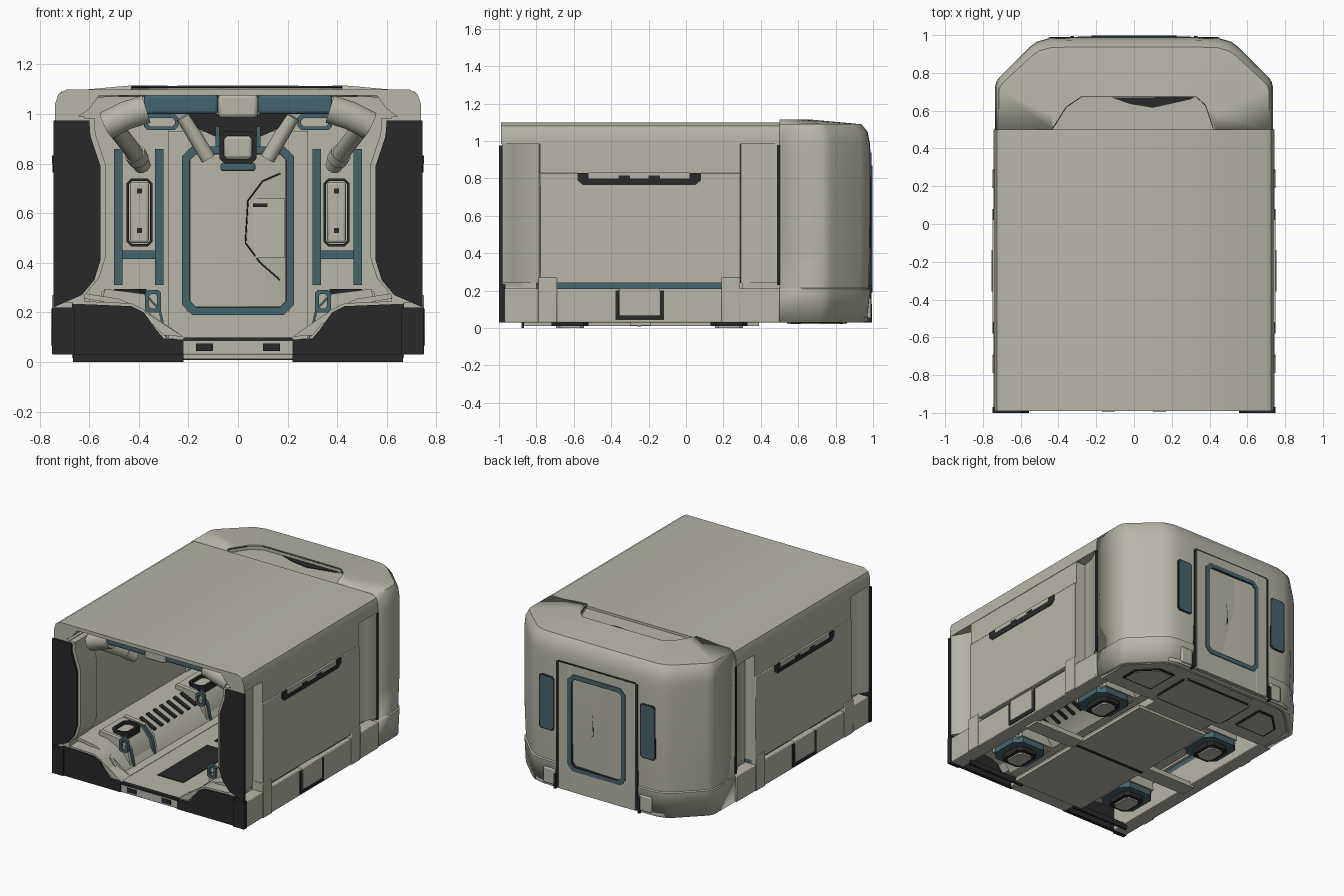
import bpy, bmesh, math

if "Cube" in bpy.data.objects:
    bpy.data.objects.remove(bpy.data.objects["Cube"], do_unlink=True)


def material(name, r, g, b):
    m = bpy.data.materials.new(name)
    m.use_nodes = True
    m.diffuse_color = (r, g, b, 1)
    m.node_tree.nodes["Principled BSDF"].inputs["Base Color"].default_value = (r, g, b, 1)
    return m


BEIGE = material("warm beige", 0.48, 0.47, 0.385)
DARK = material("charcoal", 0.022, 0.022, 0.023)
TEAL = material("muted teal", 0.06, 0.13, 0.155)
made = []


def place(axis, u, v, w):
    return {"x": (w, u, v), "y": (u, w, v), "z": (u, v, w)}[axis]


def finish(name, bm, mat, mirror=False, bevel=0):
    bmesh.ops.recalc_face_normals(bm, faces=bm.faces)
    mesh = bpy.data.meshes.new(name)
    bm.to_mesh(mesh)
    bm.free()
    mesh.materials.append(mat)
    ob = bpy.data.objects.new(name, mesh)
    bpy.context.collection.objects.link(ob)
    if bevel:
        mod = ob.modifiers.new("bevel", "BEVEL")
        mod.width, mod.segments = bevel, 2
    if mirror:
        ob.modifiers.new("mirror", "MIRROR").use_mirror_merge = False
    made.append(ob)
    return ob


def prism(name, pts, axis, a, b, mat, mirror=False, bevel=0):
    """Extrude a flat outline along an axis."""
    bm = bmesh.new()
    lo = [bm.verts.new(place(axis, u, v, a)) for u, v in pts]
    hi = [bm.verts.new(place(axis, u, v, b)) for u, v in pts]
    bm.faces.new(lo)
    bm.faces.new(hi)
    for i in range(len(pts)):
        j = (i + 1) % len(pts)
        bm.faces.new((lo[i], lo[j], hi[j], hi[i]))
    return finish(name, bm, mat, mirror, bevel)


def box(name, x, y, z, mat, mirror=False, bevel=0):
    return prism(name, [(x[0], y[0]), (x[1], y[0]), (x[1], y[1]), (x[0], y[1])],
                 "z", z[0], z[1], mat, mirror, bevel)


def octagon(u, v, c):
    (a, b), (d, e) = u, v
    return [(a + c, d), (b - c, d), (b, d + c), (b, e - c),
            (b - c, e), (a + c, e), (a, e - c), (a, d + c)]


def frame(name, u, v, width, axis, a, b, mat, mirror=False, cut=0.03):
    """Chamfered rectangular ring."""
    bm = bmesh.new()
    outer = octagon(u, v, cut)
    inner = octagon((u[0] + width, u[1] - width), (v[0] + width, v[1] - width), cut * 0.7)
    loops = [[bm.verts.new(place(axis, p, q, w)) for p, q in pts]
             for pts, w in ((outer, a), (outer, b), (inner, b), (inner, a))]
    for k in range(4):
        one, two = loops[k], loops[(k + 1) % 4]
        for i in range(8):
            j = (i + 1) % 8
            bm.faces.new((one[i], one[j], two[j], two[i]))
    return finish(name, bm, mat, mirror)


def tube(name, pts, radius, mat):
    cu = bpy.data.curves.new(name, "CURVE")
    cu.dimensions, cu.bevel_depth, cu.bevel_resolution = "3D", radius, 3
    cu.use_fill_caps = True
    sp = cu.splines.new("POLY")
    sp.points.add(len(pts) - 1)
    for p, co in zip(sp.points, pts):
        p.co = (*co, 1)
    cu.materials.append(mat)
    bpy.context.collection.objects.link(bpy.data.objects.new(name, cu))


# Thin arched roof with rounded shoulders
half = [(0.56, 1.075), (0.6, 1.02), (0.65, 0.985), (0.738, 0.985), (0.738, 1.04),
        (0.725, 1.08), (0.69, 1.1)]
prism("roof", half + [(-x, z) for x, z in reversed(half)], "y", -0.99, 0.5, BEIGE)

# Side walls with scooped bays at both ends
skin = [(0.62, -0.985), (0.738, -0.985), (0.735, -0.97), (0.705, -0.92), (0.678, -0.86),
        (0.665, -0.785), (0.735, -0.78), (0.735, 0.29), (0.665, 0.295), (0.678, 0.37),
        (0.705, 0.43), (0.735, 0.485), (0.735, 0.5), (0.62, 0.5)]
prism("side_wall", skin, "z", 0.24, 0.99, BEIGE, True)
rib = [(0.65, 0.24), (0.65, 0.985), (0.58, 0.985), (0.575, 0.92), (0.535, 0.8), (0.535, 0.42),
       (0.56, 0.34), (0.61, 0.28)]
for a, b in ((-0.985, -0.8), (0.3, 0.5)):
    prism("wall_rib", rib, "y", a, b, BEIGE, True)
    box("wall_foot", (0.62, 0.665), (a, b), (0.2, 0.25), BEIGE, True)
prism("wall_end_cap", [(0.745, 0.22), (0.745, 0.975)] + [(x + 0.02, z - 0.01) for x, z in rib[2:]],
      "y", -1, -0.98, DARK, True)
box("wall_panel", (0.72, 0.744), (-0.78, 0.29), (0.24, 0.83), BEIGE, True, 0.004)
box("wall_seam", (0.72, 0.739), (0.487, 0.503), (0.23, 0.98), DARK, True)

# Side vent, recessed trim, sill, posts and bracket
prism("side_vent", [(-0.58, 0.83), (-0.58, 0.79), (-0.55, 0.765), (0.05, 0.765),
                    (0.08, 0.79), (0.08, 0.83)], "x", 0.73, 0.748, DARK, True)
for a, b in ((-0.52, -0.36), (-0.3, -0.2), (-0.14, 0.02)):
    box("vent_lip", (0.73, 0.75), (a, b), (0.8, 0.832), BEIGE, True)
box("vent_bridge", (0.73, 0.75), (-0.36, -0.14), (0.815, 0.832), BEIGE, True)
box("trim_strip", (0.64, 0.712), (-0.78, 0.29), (0.2, 0.245), TEAL, True)
box("sill", (0.64, 0.744), (-0.97, 0.5), (0.03, 0.212), BEIGE, True, 0.005)
for a, b in ((-0.79, -0.69), (0.19, 0.29)):
    box("sill_post", (0.66, 0.75), (a, b), (0.03, 0.27), BEIGE, True, 0.004)
box("bracket_surround", (0.7, 0.75), (-0.378, -0.117), (0.042, 0.2), DARK, True)
box("bracket", (0.7, 0.755), (-0.357, -0.138), (0.066, 0.215), BEIGE, True, 0.004)

# Rear module: lofted shell with chamfered corners and hood
plan = [(0.735, 0.5), (0.735, 0.73), (0.728, 0.755), (0.71, 0.78), (0.555, 0.935),
        (0.515, 0.965), (0.45, 0.984), (0.32, 0.987)]
plan += [(-x, y) for x, y in reversed(plan)]
levels = [(0.03, 0.004, 0.018), (0.208, 0, 0), (0.213, 0.008, 0.01), (0.4, 0.002, 0.002),
          (0.6, 0, 0), (0.93, 0, 0), (0.99, 0, 0.004), (1.05, 0.004, 0.016),
          (1.09, 0.02, 0.05), (1.115, 0.3, 0.32)]
bm = bmesh.new()
rows = []
for z, ix, iy in levels:
    sx, sy = 1 - ix / 0.735, 1 - iy / 0.487
    rows.append([bm.verts.new((x * sx, 0.5 + (y - 0.5) * sy, z)) for x, y in plan])
for lo, hi in zip(rows, rows[1:]):
    for i in range(len(plan) - 1):
        bm.faces.new((lo[i], lo[i + 1], hi[i + 1], hi[i]))
bm.faces.new(rows[-1])
shell = finish("rear_shell", bm, BEIGE)
solid = shell.modifiers.new("thickness", "SOLIDIFY")
solid.thickness, solid.offset = 0.04, -1
# make sure the shell thickens towards the inside
if max(shell.data.polygons, key=lambda p: p.center.z).normal.z < 0:
    shell.data.flip_normals()

# Scooped notch in the hood
notch = [(-0.43, 0.45), (-0.43, 0.51), (-0.36, 0.62), (-0.28, 0.675), (0.33, 0.675),
         (0.38, 0.63), (0.42, 0.51), (0.42, 0.45)]
cutter = prism("hood_cutter", notch, "z", 1.083, 1.3, BEIGE)
cutter.hide_render = True
cutter.hide_set(True)
made.remove(cutter)
cut = shell.modifiers.new("notch", "BOOLEAN")
cut.object, cut.operation, cut.solver = cutter, "DIFFERENCE", "EXACT"
tube("notch_rim", [(x, y, 1.108) for x, y in notch[1:-1]], 0.003, DARK)
prism("notch_slot", [(-0.12, 0.67), (-0.02, 0.635), (0.1, 0.615), (0.3, 0.66), (0.32, 0.672)],
      "z", 1.08, 1.087, DARK)

# Rear door: jambs, teal trim and a folded leaf with a handle recess on both faces
box("door_jamb", (0.205, 0.3), (0.91, 0.993), (0.04, 0.93), BEIGE, True, 0.004)
box("door_header", (-0.21, 0.21), (0.91, 0.992), (0.85, 0.93), BEIGE)
box("door_step", (-0.21, 0.21), (0.91, 0.992), (0.04, 0.205), BEIGE)
box("door_groove", (0.3, 0.316), (0.97, 0.991), (0.05, 0.93), DARK, True)
box("door_lintel", (-0.3, 0.3), (0.975, 0.992), (0.928, 0.938), DARK)
frame("door_trim", (-0.225, 0.225), (0.19, 0.87), 0.028, "y", 0.89, 0.998, TEAL, False, 0.04)
frame("door_seal", (-0.199, 0.199), (0.216, 0.844), 0.007, "y", 0.895, 0.996, DARK, False, 0.032)
prism("door_leaf", [(-0.2, 0.993), (0.03, 0.985), (0.2, 0.955), (0.2, 0.93), (0.03, 0.9),
                    (-0.2, 0.9)], "z", 0.2, 0.86, BEIGE)
recess = [(0.17, 0.76), (0.1, 0.73), (0.04, 0.65), (0.03, 0.48), (0.09, 0.4), (0.17, 0.33)]
tube("outer_recess_line", [(x, 0.991 - 0.18 * x, z) for x, z in recess], 0.003, DARK)
tube("inner_recess_line", [(x, 0.894 + 0.18 * x, z) for x, z in recess], 0.003, DARK)
prism("inner_door_grip", [(0.05, 0.91), (0.19, 0.92), (0.19, 0.87)], "z", 0.42, 0.66, BEIGE)
box("inner_grip_slot", (0.06, 0.12), (0.885, 0.9), (0.625, 0.64), DARK)
frame("window_seal", (0.333, 0.453), (0.425, 0.81), 0.012, "y", 0.96, 0.987, DARK, True, 0.015)
prism("rear_window", octagon((0.342, 0.444), (0.434, 0.801), 0.015), "y", 0.96, 0.99, TEAL, True)
box("rear_latch", (0.33, 0.42), (0.96, 0.99), (0.05, 0.16), BEIGE, True, 0.008)
box("rear_latch_shadow", (0.318, 0.335), (0.96, 0.995), (0.03, 0.13), DARK, True)

# Floors and underside plates
prism("rear_floor", [(x * 0.97, y - 0.01) for x, y in plan], "z", 0.034, 0.06, BEIGE)
box("centre_floor", (-0.24, 0.24), (-0.985, 0.92), (0.03, 0.09), BEIGE, False, 0.004)
box("belly_plate", (-0.28, 0.28), (-0.87, 0.39), (0.012, 0.035), BEIGE)
box("belly_joint", (-0.28, 0.28), (-0.26, -0.24), (0.008, 0.03), DARK)
box("cross_beam", (-0.67, 0.67), (-0.3, -0.19), (0.015, 0.05), BEIGE)
frame("rear_belly_seam", (-0.28, 0.28), (0.54, 0.86), 0.012, "z", 0.024, 0.036, DARK)
box("rear_belly_panel", (-0.27, 0.27), (0.55, 0.85), (0.022, 0.034), BEIGE)
hatch = [(0.36, 0.6), (0.6, 0.6), (0.6, 0.72), (0.48, 0.84), (0.36, 0.84)]
prism("rear_hatch_seam", hatch, "z", 0.026, 0.036, DARK, True)
prism("rear_hatch", [(0.47 + (x - 0.47) * 0.88, 0.71 + (y - 0.71) * 0.88) for x, y in hatch],
      "z", 0.022, 0.034, BEIGE, True)
for a, b in ((-0.75, -0.2), (-0.12, 0.5)):
    box("floor_tread", (-0.1, 0.1), (a, b), (0.088, 0.095), DARK)
box("threshold_strip", (-0.22, 0.22), (-0.99, -0.96), (0.085, 0.098), DARK)
box("threshold_catch", (0.1, 0.17), (-0.992, -0.97), (0.045, 0.075), DARK, True)

# Benches: open underneath, sloping towards the aisle
slope = [(0.24, 0.09), (0.29, 0.1), (0.36, 0.2), (0.48, 0.255), (0.64, 0.28)]
bench = slope + [(x + 0.01, z - 0.02) for x, z in reversed(slope)]
prism("bench", bench, "y", -0.9, 0.5, BEIGE, True)
lip = [(0.22, 0.03), (0.22, 0.09), (0.3, 0.095), (0.33, 0.13), (0.38, 0.2), (0.43, 0.225),
       (0.67, 0.235), (0.67, 0.03)]
prism("front_skirt", lip, "y", -0.99, -0.965, DARK, True)
box("front_skid", (0.22, 0.665), (-0.88, -0.865), (0, 0.04), DARK, True)
box("front_corner", (0.66, 0.748), (-1, -0.968), (0.03, 0.22), DARK, True)
prism("bench_end", [(x, z + 0.012) for x, z in lip[1:-1]] + [(0.66, 0.2), (0.4, 0.18)], "y",
      -0.98, -0.88, BEIGE, True)
for i in range(7):
    y = -0.41 + i * 0.075
    prism("bench_vent", [(0.365, 0.172), (0.48, 0.225), (0.48, 0.266), (0.365, 0.213)], "y",
          y, y + 0.028, DARK, True)

# Landing pods straddling the benches
pod = [(0.29, 0.08), (0.32, 0.21), (0.38, 0.275), (0.54, 0.295), (0.56, 0.08)]
for y in (-0.62, 0.23):
    for side in (-0.15, 0.12):
        prism("pod_arch", pod, "y", y + side, y + side + 0.03, BEIGE, True)
        prism("pod_arch_edge", [(x - 0.008, z + 0.002) for x, z in pod[:3]] + [(0.42, 0.27), (0.42, 0.1)],
              "y", y + side * 0.86, y + side * 0.86 + 0.022, TEAL, True)
    prism("pod_cover", [(x + 0.01, z - 0.01) for x, z in pod], "y", y - 0.12, y + 0.12, BEIGE, True)
    frame("pod_face", (0.31, 0.375), (0.2, 0.29), 0.016, "y", y - 0.165, y - 0.14, TEAL, True, 0.012)
    frame("pod_trim", (0.37, 0.5), (y - 0.09, y + 0.09), 0.018, "z", 0.25, 0.295, DARK, True)
    frame("foot_ring", (0.32, 0.59), (y - 0.14, y + 0.14), 0.05, "z", 0.04, 0.085, TEAL, True, 0.05)
    frame("foot_pad_rim", (0.375, 0.535), (y - 0.1, y + 0.1), 0.03, "z", 0.01, 0.08, DARK, True, 0.03)
    prism("foot_pad", octagon((0.4, 0.51), (y - 0.075, y + 0.075), 0.02), "z", 0, 0.08, BEIGE, True)

# Inner bulkhead beside the door, with teal uprights and lamps
box("bulkhead", (0.28, 0.7), (0.6, 0.64), (0.06, 1.07), BEIGE, True)
box("corridor_wall", (0.28, 0.31), (0.62, 0.93), (0.06, 1.05), BEIGE, True)
for a in (0.3, 0.465):
    box("upright", (a, a + 0.035), (0.57, 0.61), (0.31, 0.86), TEAL, True)
box("upright_tie", (0.33, 0.47), (0.58, 0.61), (0.415, 0.45), TEAL, True)
frame("lamp_trim", (0.345, 0.45), (0.465, 0.74), 0.01, "y", 0.57, 0.6, DARK, True, 0.02)
box("lamp", (0.36, 0.435), (0.56, 0.6), (0.48, 0.725), BEIGE, True, 0.01)
for z in (0.52, 0.68):
    box("lamp_stud", (0.388, 0.408), (0.555, 0.57), (z, z + 0.02), DARK, True)
frame("ceiling_light", (0.24, 0.38), (0.935, 1.0), 0.015, "y", 0.5, 0.56, TEAL, True, 0.015)
box("ceiling_lamp", (0.25, 0.37), (0.51, 0.56), (0.945, 0.99), BEIGE, True)

# Overhead console above the door
prism("console", [(-0.2, 1.0), (-0.16, 0.94), (-0.07, 0.9), (0.07, 0.9), (0.16, 0.94), (0.2, 1.0)],
      "y", 0.45, 0.7, DARK)
frame("console_trim", (-0.075, 0.075), (0.8, 0.93), 0.018, "y", 0.42, 0.6, DARK, False, 0.02)
box("console_lip", (-0.07, 0.07), (0.42, 0.55), (0.77, 0.803), TEAL, False, 0.008)
box("console_screen", (-0.057, 0.057), (0.43, 0.6), (0.82, 0.912), BEIGE, False, 0.012)
box("console_cheek", (0.075, 0.09), (0.44, 0.6), (0.87, 0.95), TEAL, True)

# Overhead roll bar with teal sleeves, elbows and struts
box("bar_centre", (-0.08, 0.08), (-0.93, -0.82), (0.985, 1.08), BEIGE, False, 0.015)
box("bar_sleeve", (0.08, 0.38), (-0.92, -0.83), (1.0, 1.076), TEAL, True, 0.012)
for s in (-1, 1):
    tube("bar_elbow", [(s * 0.37, -0.875, 1.02), (s * 0.45, -0.875, 0.995),
                       (s * 0.53, -0.86, 0.955)], 0.06, BEIGE)
    tube("bar_strut", [(s * 0.5, -0.85, 0.95), (s * 0.43, -0.7, 0.86), (s * 0.385, -0.6, 0.79)],
         0.035, BEIGE)
    tube("strut_collar", [(s * 0.415, -0.66, 0.84), (s * 0.4, -0.63, 0.815)], 0.043, BEIGE)
    tube("console_strut", [(s * 0.22, 0.48, 0.99), (s * 0.12, 0.5, 0.82)], 0.03, BEIGE)

# Smooth shading with sharp creases kept
bpy.ops.object.select_all(action="DESELECT")
for ob in made:
    ob.select_set(True)
bpy.context.view_layer.objects.active = made[0]
bpy.ops.object.shade_smooth_by_angle(angle=math.radians(35))
